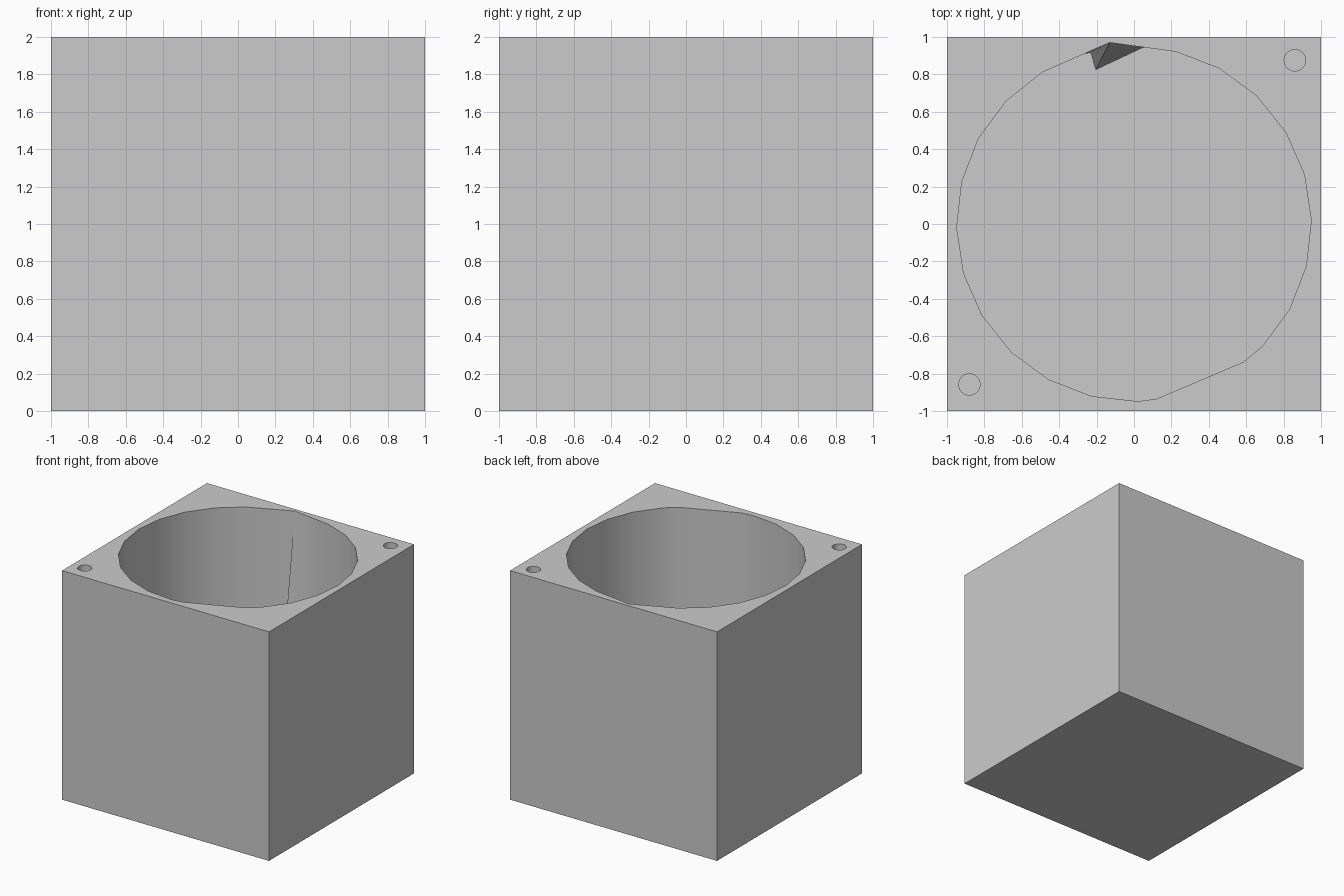
import bpy, bmesh
from math import cos, sin, radians

if "Cube" in bpy.data.objects:
    bpy.data.objects.remove(bpy.data.objects["Cube"])

grey = bpy.data.materials.new("plain grey")
grey.use_nodes = True
GREY = (0.6, 0.6, 0.6, 1)
grey.diffuse_color = GREY
grey.node_tree.nodes["Principled BSDF"].inputs["Base Color"].default_value = GREY


def loft(name, lower, upper, z0, z1):
    """Closed solid between two outlines with equal point counts."""
    bm = bmesh.new()
    a = [bm.verts.new((x, y, z0)) for x, y in lower]
    b = [bm.verts.new((x, y, z1)) for x, y in upper]
    bm.faces.new(a[::-1])
    bm.faces.new(b)
    n = len(a)
    for i in range(n):
        j = (i + 1) % n
        bm.faces.new((a[i], a[j], b[j], b[i]))
    mesh = bpy.data.meshes.new(name)
    bm.to_mesh(mesh)
    bm.free()
    obj = bpy.data.objects.new(name, mesh)
    bpy.context.collection.objects.link(obj)
    mesh.materials.append(grey)
    return obj


def ring(x, y, r, n, start=0):
    return [(x + r * cos(radians(start + 360 * i / n)),
             y + r * sin(radians(start + 360 * i / n))) for i in range(n)]


# Solid block
square = [(-1, -1), (1, -1), (1, 1), (-1, 1)]
block = loft("hollow_block", square, square, 0, 2)

# Round cavity outline: a flattened front side, and a kink at the back
# that steps inward toward the floor
circle = ring(0, 0, 0.948, 24, 1.2)
front_flat = [(0.12, -0.935), (0.58, -0.74)]


def outline(kink):
    return circle[:6] + kink + circle[7:19] + front_flat + circle[21:]


rim = outline([(0.05, 0.945), (-0.13, 0.97), (-0.235, 0.924)])
floor = outline([(0.05, 0.945), (-0.205, 0.825), (-0.23, 0.915)])
cutters = [
    loft("cavity_cutter", floor, rim, 0.05, 2),
    loft("right_back_hole_cutter", *[ring(0.86, 0.875, 0.057, 32)] * 2, 0.03, 2.1),
    loft("left_front_hole_cutter", *[ring(-0.88, -0.858, 0.057, 32)] * 2, 0.01, 2.1),
]
# Extend the cavity cutter straight up past the rim
cutters.append(loft("rim_cutter", rim, rim, 2, 2.1))
bm = bmesh.new()
bm.from_mesh(cutters[0].data)
bm.from_mesh(cutters[3].data)
bmesh.ops.remove_doubles(bm, verts=bm.verts, dist=0.0001)
inner = [f for f in bm.faces if len(f.verts) > 4 and abs(f.calc_center_median().z - 2) < 0.01]
bmesh.ops.delete(bm, geom=inner, context='FACES_ONLY')
bm.to_mesh(cutters[0].data)
bm.free()
bpy.data.objects.remove(cutters.pop())

# Cut the cavity and the two corner holes
bpy.context.view_layer.objects.active = block
for cutter in cutters:
    mod = block.modifiers.new(cutter.name, 'BOOLEAN')
    mod.operation = 'DIFFERENCE'
    mod.solver = 'EXACT'
    mod.object = cutter
    bpy.ops.object.modifier_apply(modifier=mod.name)
    bpy.data.objects.remove(cutter)

# Smooth the round walls, keep the rims sharp
bpy.ops.object.select_all(action='DESELECT')
block.select_set(True)
bpy.ops.object.shade_smooth_by_angle(angle=radians(25))
